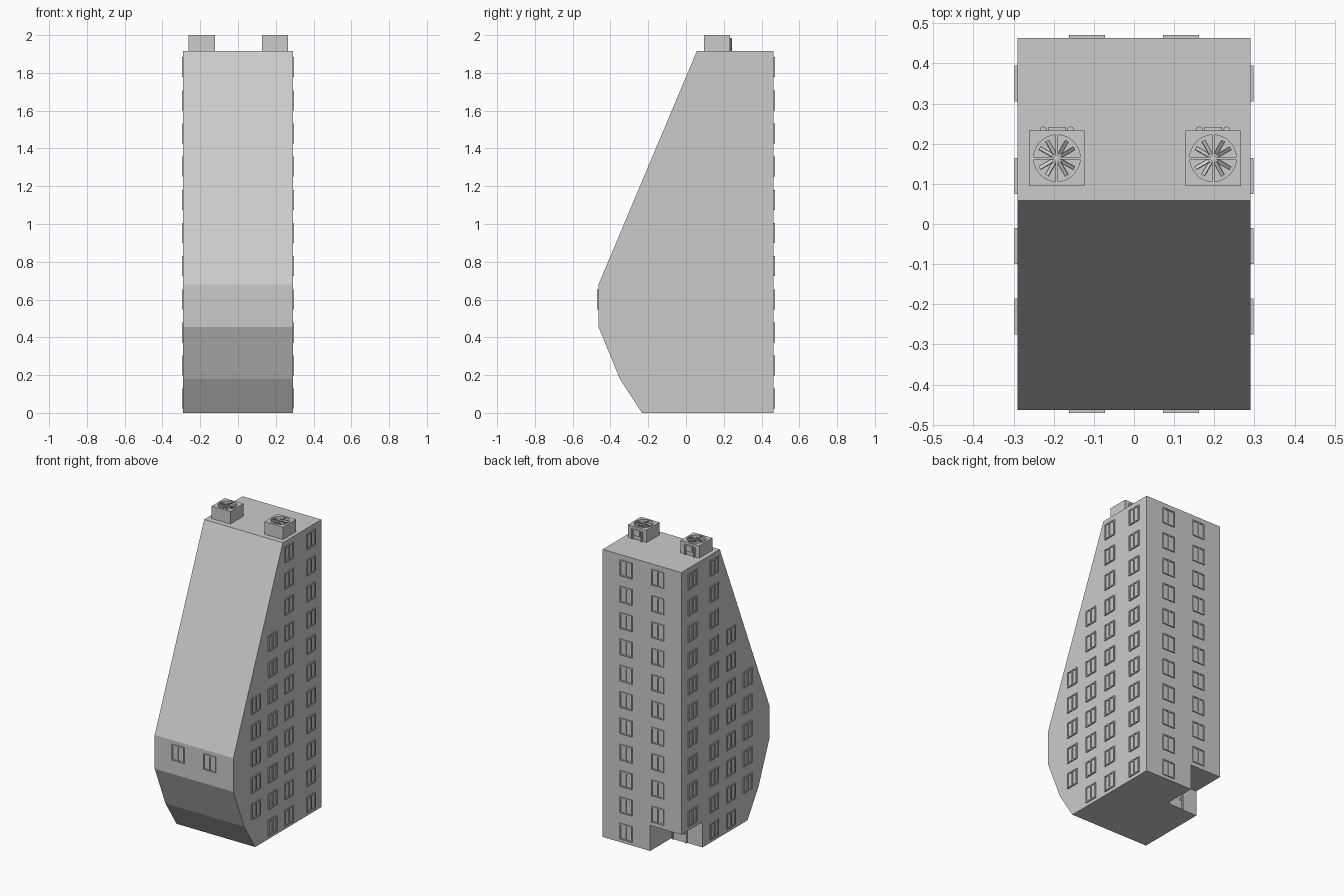
import bpy, bmesh
from math import pi, radians, cos, sin
from mathutils import Matrix, Vector

if "Cube" in bpy.data.objects:
    bpy.data.objects.remove(bpy.data.objects["Cube"])


def make_object(name, bm):
    bmesh.ops.recalc_face_normals(bm, faces=bm.faces[:])
    mesh = bpy.data.meshes.new(name)
    bm.to_mesh(mesh)
    bm.free()
    obj = bpy.data.objects.new(name, mesh)
    bpy.context.collection.objects.link(obj)
    return obj


def add_box(bm, lo, hi, matrix=Matrix()):
    lo, hi = Vector(lo), Vector(hi)
    size = hi - lo
    m = matrix @ Matrix.Translation((lo + hi) / 2) @ Matrix.Diagonal((*size, 1))
    bmesh.ops.create_cube(bm, size=1, matrix=m)


def add_cylinder(bm, radius, depth, center, sides):
    bmesh.ops.create_cone(bm, cap_ends=True, segments=sides, radius1=radius, radius2=radius,
                          depth=depth, matrix=Matrix.Translation(center))


def cut(obj, cutter):
    mod = obj.modifiers.new("cut", 'BOOLEAN')
    mod.operation = 'DIFFERENCE'
    mod.solver = 'EXACT'
    mod.object = cutter
    bpy.context.view_layer.objects.active = obj
    bpy.ops.object.modifier_apply(modifier=mod.name)
    bpy.data.objects.remove(cutter)


# Tower: side profile extruded across x
HALF_W, BACK, FRONT, ROOF = 0.29, 0.463, -0.463, 1.917
profile = [(-0.233, 0), (BACK, 0), (BACK, ROOF), (0.058, ROOF),
           (FRONT, 0.68), (FRONT, 0.455), (-0.35, 0.18)]
bm = bmesh.new()
side = bm.faces.new([bm.verts.new((-HALF_W, y, z)) for y, z in profile])
extruded = bmesh.ops.extrude_face_region(bm, geom=[side])["geom"]
bmesh.ops.translate(bm, vec=(2 * HALF_W, 0, 0),
                    verts=[v for v in extruded if isinstance(v, bmesh.types.BMVert)])
tower = make_object("tower", bm)

# Entrance notch in the back left corner
NOTCH_X, NOTCH_Y, NOTCH_Z = -0.06, 0.24, 0.17
bm = bmesh.new()
add_box(bm, (-0.5, NOTCH_Y, -0.2), (NOTCH_X, 0.7, NOTCH_Z))
cut(tower, make_object("notch_cutter", bm))

# Entrance door: leaf, surround and handle
bm = bmesh.new()
for lo, hi in [((-0.17, 0, 0), (-0.08, 0.004, 0.13)),
               ((-0.18, 0, 0), (-0.17, 0.01, 0.14)),
               ((-0.08, 0, 0), (-0.07, 0.01, 0.14)),
               ((-0.17, 0, 0.13), (-0.08, 0.01, 0.14)),
               ((-0.163, 0.003, 0.055), (-0.157, 0.012, 0.075))]:
    add_box(bm, lo, hi, Matrix.Translation((0, NOTCH_Y, 0)))
make_object("entrance_door", bm)

# Windows: frame, mullion and pane for each facade (local -y points outward)
PITCH, FIRST = 0.1755, 0.075
W, H, BAR, OUT = 0.045, 0.053, 0.008, 0.0075


def add_window(bm, matrix):
    add_box(bm, (-W, -OUT, -H), (-W + BAR, 0, H), matrix)
    add_box(bm, (W - BAR, -OUT, -H), (W, 0, H), matrix)
    add_box(bm, (-W + BAR, -OUT, H - BAR), (W - BAR, 0, H), matrix)
    add_box(bm, (-W + BAR, -OUT, -H), (W - BAR, 0, -H + BAR), matrix)
    add_box(bm, (-BAR / 2, -OUT, -H + BAR), (BAR / 2, 0, H - BAR), matrix)
    add_box(bm, (-W + BAR, -0.002, -H + BAR), (W - BAR, 0, H - BAR), matrix)


def facade(name, angle, columns):
    bm = bmesh.new()
    for x, y, first, last in columns:
        for row in range(first, last + 1):
            place = Matrix.Translation((x, y, FIRST + PITCH * row))
            add_window(bm, place @ Matrix.Rotation(radians(angle), 4, 'Z'))
    make_object(name, bm)


side_columns = [(0.12, 0, 10), (-0.055, 0, 7), (-0.23, 1, 5)]
facade("right_windows", 90,
       [(HALF_W, *c) for c in [(0.35, 0, 10)] + side_columns])
facade("left_windows", -90,
       [(-HALF_W, *c) for c in [(0.35, 1, 10)] + side_columns])
facade("back_windows", 180, [(0.117, BACK, 0, 10), (-0.117, BACK, 1, 10)])
facade("front_windows", 0, [(x, FRONT, 3, 3) for x in (-0.117, 0.117)])


# Rooftop fan units
def fan_unit(prefix, cx):
    cy, half, top = 0.164, 0.069, 2.0
    bm = bmesh.new()
    add_box(bm, (cx - half, cy - half, ROOF), (cx + half, cy + half, top))
    housing = make_object(prefix + "_fan_housing", bm)
    bm = bmesh.new()
    add_cylinder(bm, 0.058, 0.06, (cx, cy, top), 32)
    cut(housing, make_object("well_cutter", bm))

    # Guard bars across the well, tilted blades between them
    bm = bmesh.new()
    for i in range(12):
        spin = Matrix.Translation((cx, cy, top)) @ Matrix.Rotation(i * pi / 6, 4, 'Z')
        if i % 3 == 0:
            add_box(bm, (0, -0.003, -0.006), (0.058, 0.003, -0.001), spin)
        else:
            tilt = Matrix.Translation((0, 0, -0.014)) @ Matrix.Rotation(radians(35), 4, 'X')
            add_box(bm, (0.012, -0.005, -0.0015), (0.05, 0.005, 0.0015), spin @ tilt)
    add_cylinder(bm, 0.008, 0.028, (cx, cy, top - 0.016), 12)
    make_object(prefix + "_fan_blades", bm)

    # Service cover and pipes behind the unit
    bm = bmesh.new()
    yb = cy + half
    add_box(bm, (cx - 0.022, yb, 1.945), (cx + 0.022, yb + 0.009, 1.985))
    for s in (-1, 1):
        add_cylinder(bm, 0.009, 0.065, (cx + s * 0.034, yb + 0.001, ROOF + 0.0325), 10)
    make_object(prefix + "_service_pipes", bm)


fan_unit("left", -0.192)
fan_unit("right", 0.197)
